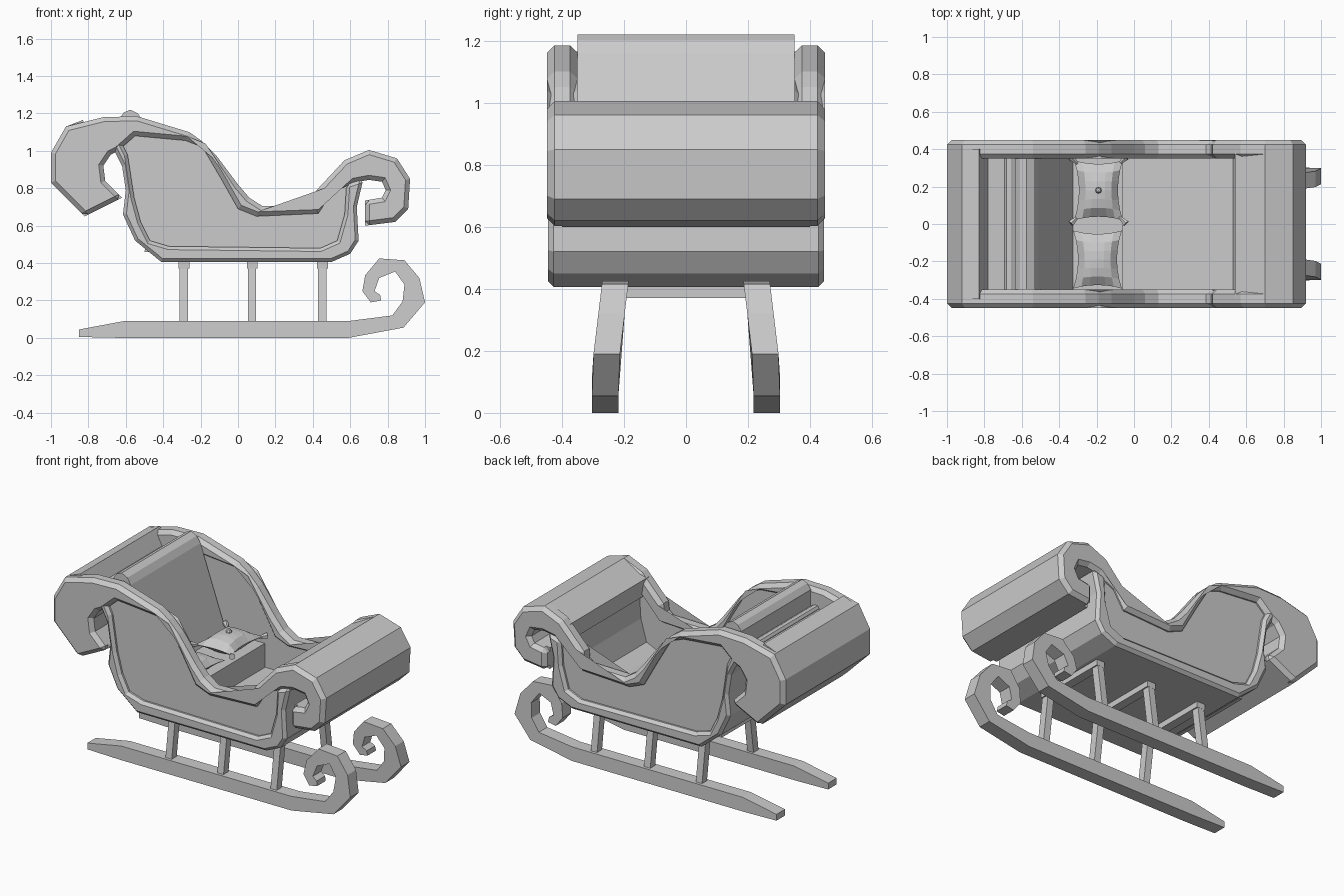
import bpy, bmesh, math
from mathutils import Vector

cube = bpy.data.objects.get("Cube")
if cube:
    bpy.data.objects.remove(cube, do_unlink=True)

grey = bpy.data.materials.new("plain grey")
grey.use_nodes = True
grey.diffuse_color = (0.6, 0.6, 0.6, 1)
grey.node_tree.nodes["Principled BSDF"].inputs["Base Color"].default_value = (0.6, 0.6, 0.6, 1)


def finish(name, bm, bevel=0):
    bmesh.ops.recalc_face_normals(bm, faces=bm.faces)
    mesh = bpy.data.meshes.new(name)
    bm.to_mesh(mesh)
    bm.free()
    mesh.materials.append(grey)
    ob = bpy.data.objects.new(name, mesh)
    bpy.context.collection.objects.link(ob)
    if bevel:
        mod = ob.modifiers.new("edge chamfer", 'BEVEL')
        mod.width = bevel
        mod.segments = 1
        mod.limit_method = 'ANGLE'
        mod.angle_limit = math.radians(60)
    return ob


def prism(name, outline, y0, y1, bevel=0, lean=0):
    """Side outline in x and z, extruded from y0 to y1, leaning as it rises."""
    bm = bmesh.new()
    rings = []
    for y in (y0, y1):
        rings.append([bm.verts.new((x, y + lean * max(0, z - 0.15), z)) for x, z in outline])
    a, b = rings
    bm.faces.new(a)
    bm.faces.new(b[::-1])
    n = len(a)
    for i in range(n):
        j = (i + 1) % n
        bm.faces.new((a[i], b[i], b[j], a[j]))
    return finish(name, bm, bevel)


def beam(name, p, q, wx, wy):
    """Upright bar of rectangular section between two points."""
    bm = bmesh.new()
    ends = []
    for c in (p, q):
        ends.append([bm.verts.new((c[0] + sx * wx, c[1] + sy * wy, c[2]))
                     for sx, sy in ((-.5, -.5), (.5, -.5), (.5, .5), (-.5, .5))])
    a, b = ends
    bm.faces.new(a)
    bm.faces.new(b)
    for i in range(4):
        j = (i + 1) % 4
        bm.faces.new((a[i], a[j], b[j], b[i]))
    return finish(name, bm)


def box(name, x0, x1, y0, y1, z0, z1):
    return prism(name, [(x0, z0), (x1, z0), (x1, z1), (x0, z1)], y0, y1)


# Scroll outlines shared by the side rims and the full-width curls
back_outer = [(-.82, .65), (-1, .83), (-1, .99), (-.92, 1.13)]
back_inner = [(-.68, .98), (-.72, .92), (-.71, .84), (-.62, .75)]
front_curl = [(.70, 1.005), (.85, .96), (.92, .85), (.91, .69), (.84, .62), (.68, .60),
              (.68, .735), (.77, .75), (.79, .79), (.77, .835), (.70, .845), (.62, .83)]
rim_top = [(-.72, 1.18), (-.54, 1.185), (-.26, 1.10), (-.19, 1.05), (-.12, .98), (0, .82),
           (.06, .75), (.13, .705), (.41, .71), (.42, .79), (.57, .95)]
rim_under = [(.50, .775), (.43, .665), (.10, .65), (0, .69), (-.09, .85), (-.19, 1.02),
             (-.28, 1.055), (-.55, 1.08), (-.64, 1.0)]
rim = back_outer + rim_top + front_curl + rim_under + back_inner

# Body shell: back wall, floor and front wall in one bent sheet
shell_outer = [(-.70, 1.08), (-.62, .92), (-.60, .79), (-.615, .66), (-.55, .52), (-.41, .406),
               (.50, .406), (.60, .45), (.645, .52), (.635, .70), (.67, .85)]
shell_inner = [(.58, .82), (.57, .66), (.53, .52), (.44, .48), (-.37, .49), (-.47, .52),
               (-.52, .62), (-.555, .75), (-.59, .98), (-.64, 1.08)]
prism("body_shell", shell_outer + shell_inner, -.445, .445, .018)

# Full-width curls
prism("front_curl", [(.54, .92)] + front_curl + [(.56, .80)], -.40, .40)
prism("back_curl", back_outer + [(-.83, 1.165), (-.78, 1.07), (-.63, 1.05), (-.64, 1.0)]
      + back_inner, -.40, .40)

# Side panels and rims
panel = ([(-.64, 1.06), (-.55, 1.13), (-.25, 1.07), (-.15, .98), (-.03, .80), (.08, .69),
          (.42, .68), (.52, .85), (.62, .84)] + [(.61, .52), (.5, .44), (-.4, .44), (-.55, .56),
                                                (-.58, .8)])
for side, s in (("left", 1), ("right", -1)):
    prism(f"{side}_panel", panel, s * .36, s * .415)
    prism(f"{side}_rim", rim, s * .35, s * .448, .024)

# Bench and leaning backrest
prism("bench", [(-.06, .46), (-.06, .64), (-.46, .64), (-.50, .46)], -.355, .355)
prism("backrest", [(-.32, .62), (-.51, 1.16), (-.535, 1.2), (-.575, 1.22), (-.61, 1.205),
                   (-.635, 1.17), (-.63, 1.04), (-.58, .8), (-.54, .62)], -.35, .35)


# Pinched cushions
def cushion(name, cx, cy, cz, hx, hy, h):
    bm = bmesh.new()
    for s in (1, -1):
        made = bmesh.ops.create_grid(bm, x_segments=6, y_segments=6, size=1)
        for v in made["verts"]:
            u, w = v.co.x, v.co.y
            puff = ((1 - u * u) * (1 - w * w)) ** .5
            v.co = Vector((cx + hx * u * (1 - .2 * (1 - w * w)),
                           cy + hy * w * (1 - .12 * (1 - u * u)), cz + s * h * puff))
    bmesh.ops.remove_doubles(bm, verts=bm.verts, dist=.0005)
    finish(name, bm)


cushion("left_cushion", -.19, .18, .69, .13, .16, .055)
cushion("right_cushion", -.195, -.19, .68, .13, .155, .05)

bm = bmesh.new()
bmesh.ops.create_uvsphere(bm, u_segments=8, v_segments=5, radius=.018)
bmesh.ops.translate(bm, verts=bm.verts, vec=(-.19, .18, .747))
finish("cushion_button", bm)

# Knotted corners of the buttoned cushion
for sx in (-1, 1):
    for sy in (-1, 1):
        bm = bmesh.new()
        bmesh.ops.create_cone(bm, cap_ends=True, segments=6, radius1=.007, radius2=.02, depth=.05)
        turn = Vector((sx, sy, .2)).to_track_quat('Z', 'Y')
        for v in bm.verts:
            v.co = turn @ v.co + Vector((-.19 + sx * .13, .18 + sy * .16, .69))
        finish("cushion_corner", bm)

# Runners curling up at the front
runner = [(-.85, .005), (-.62, 0), (.59, 0), (.885, .055), (1, .19), (.97, .32), (.89, .415),
          (.755, .425), (.68, .335), (.665, .25), (.71, .19), (.765, .20), (.76, .23),
          (.73, .25), (.755, .32), (.84, .355), (.89, .285), (.88, .195), (.825, .12),
          (.59, .09), (-.61, .09), (-.85, .045)]
for side, s in (("left", 1), ("right", -1)):
    prism(f"{side}_runner", runner, s * .218, s * .303, lean=-.12 * s)

# Posts and crossbars under the body
for x in (-.29, .075, .45):
    for s in (-1, 1):
        beam("post", (x, s * .262, .07), (x, s * .215, .40), .044, .05)
    box("crossbar", x - .027, x + .03, -.245, .245, .37, .41)
